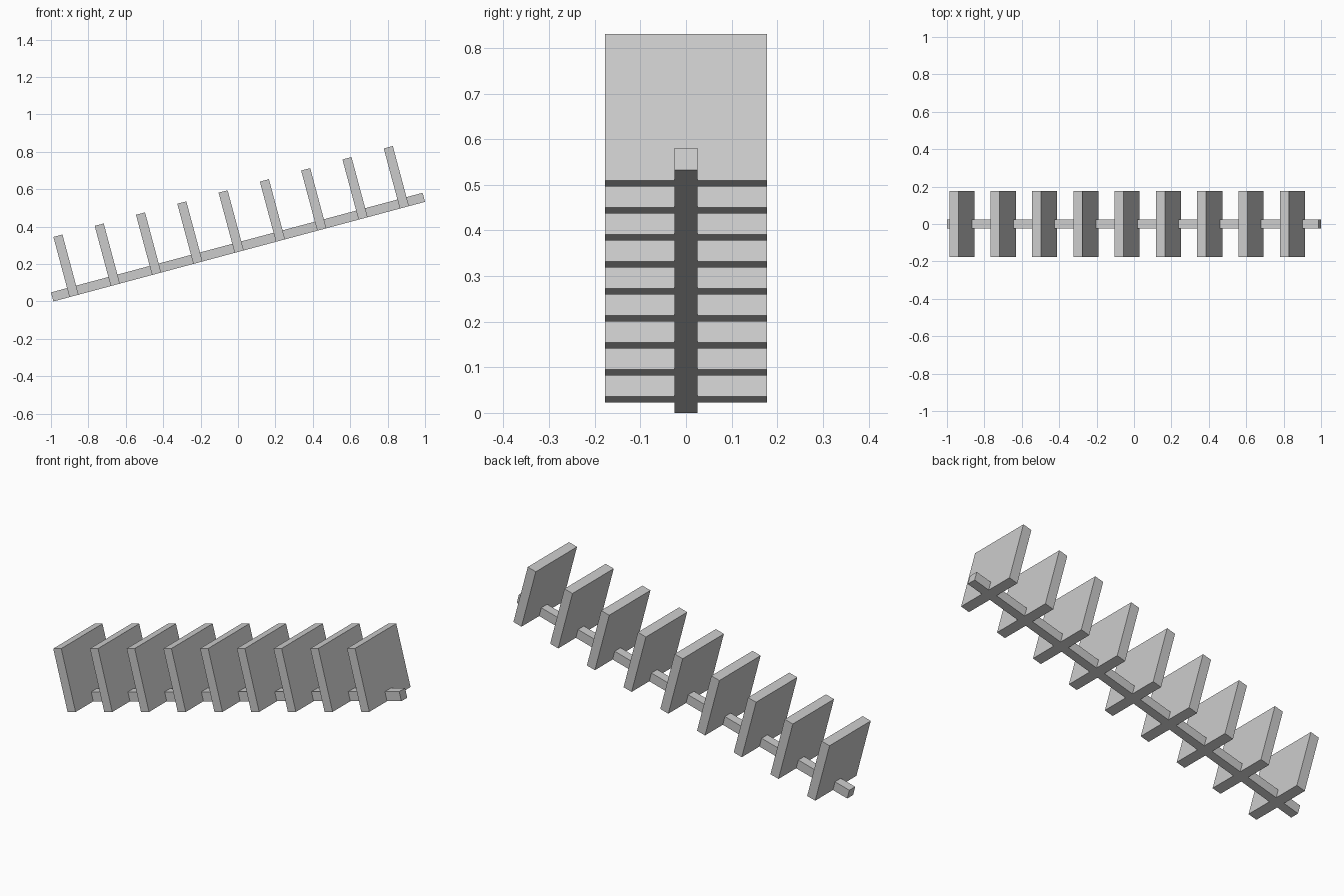
import bpy
import math
from mathutils import Matrix, Vector

cube = bpy.data.objects.get("Cube")
if cube:
    bpy.data.objects.remove(cube, do_unlink=True)

TILT = math.radians(15)
COUNT = 9
THICK = 0.05
LENGTH = (2 - THICK * math.sin(TILT)) / math.cos(TILT)
STEP = LENGTH / COUNT
PLATE_WIDTH, PLATE_HEIGHT = 0.354, 0.333

grey = bpy.data.materials.new("light grey")
grey.use_nodes = True
colour = (0.6, 0.6, 0.6, 1)
grey.diffuse_color = colour
grey.node_tree.nodes["Principled BSDF"].inputs["Base Color"].default_value = colour

# Slope frame: origin at the low end of the rail's underside
slope = (Matrix.Translation((-1 + THICK * math.sin(TILT), 0, 0))
         @ Matrix.Rotation(-TILT, 4, 'Y'))


def box(name, along, size):
    """Box resting on the slope's base line, centred at a distance along it."""
    bpy.ops.mesh.primitive_cube_add(size=1)
    ob = bpy.context.object
    ob.name = name
    centre = Vector((along, 0, size[2] / 2))
    ob.data.transform(slope @ Matrix.Translation(centre)
                      @ Matrix.Diagonal((*size, 1)))
    ob.data.materials.append(grey)
    return ob


# Sloping rail
box("rail", LENGTH / 2, (LENGTH, THICK, THICK))

# Evenly spaced plates standing square to the rail
for i in range(COUNT):
    box(f"plate_{i + 1}", (i + 0.5) * STEP, (THICK, PLATE_WIDTH, PLATE_HEIGHT))
